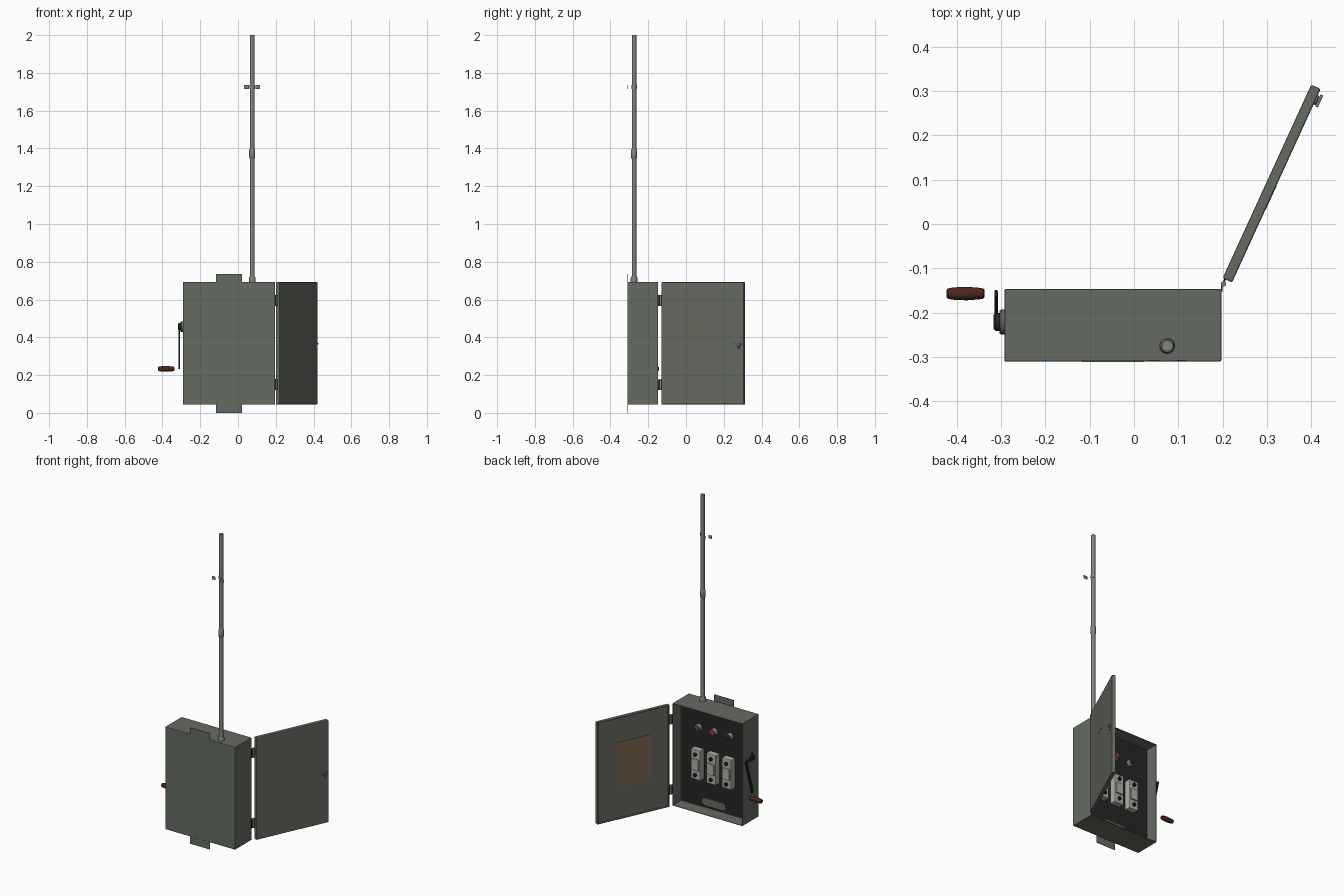
import bpy, bmesh, math
from mathutils import Vector, Matrix

if "Cube" in bpy.data.objects:
    bpy.data.objects.remove(bpy.data.objects["Cube"])


def mat(name, r, g, b):
    lin = lambda c: (c / 255 / 12.92) if c < 10 else ((c / 255 + 0.055) / 1.055) ** 2.4
    m = bpy.data.materials.new(name)
    m.diffuse_color = (lin(r), lin(g), lin(b), 1)
    m.use_nodes = True
    m.node_tree.nodes["Principled BSDF"].inputs["Base Color"].default_value = m.diffuse_color
    return m


HOUSING = mat("grey green paint", 101, 107, 97)
PANEL = mat("dark panel", 38, 38, 38)
STEEL = mat("galvanised steel", 130, 131, 126)
CERAMIC = mat("pale ceramic", 176, 176, 168)
BLACK = mat("black iron", 38, 38, 38)
GRIP = mat("brown grip", 76, 38, 28)
LABEL = mat("tan card", 126, 104, 82)
RED = mat("red lens", 150, 60, 38)
GREEN = mat("green lens", 60, 90, 70)

I = Matrix.Identity(4)


def finish(bm, name, m, world=I, bevel=0.0, smooth=True):
    bmesh.ops.recalc_face_normals(bm, faces=bm.faces)
    me = bpy.data.meshes.new(name)
    bm.to_mesh(me)
    bm.free()
    me.materials.append(m)
    ob = bpy.data.objects.new(name, me)
    bpy.context.collection.objects.link(ob)
    ob.matrix_world = world
    if bevel:
        b = ob.modifiers.new("bevel", 'BEVEL')
        b.width, b.segments, b.limit_method = bevel, 2, 'ANGLE'
    if smooth:
        bpy.ops.object.select_all(action='DESELECT')
        ob.select_set(True)
        bpy.context.view_layer.objects.active = ob
        bpy.ops.object.shade_smooth_by_angle(angle=math.radians(35))
    return ob


def box(name, lo, hi, m, world=I, bevel=0.0, recess=0.0, lip=0.006):
    """Box between two corners; recess hollows the +y side behind a lip."""
    lo, hi = Vector(lo), Vector(hi)
    bm = bmesh.new()
    bmesh.ops.create_cube(bm, size=1)
    for v in bm.verts:
        v.co = Vector([(lo[i] + hi[i]) / 2 + v.co[i] * (hi[i] - lo[i]) for i in range(3)])
    if recess:
        bm.normal_update()
        f = max(bm.faces, key=lambda f: f.normal.y)
        bmesh.ops.inset_region(bm, faces=[f], thickness=lip)
        r = bmesh.ops.extrude_discrete_faces(bm, faces=[f])
        bmesh.ops.translate(bm, verts=r['faces'][0].verts, vec=(0, -recess, 0))
    return finish(bm, name, m, world, bevel, smooth=False)


def lathe(name, profile, base, axis, m, n=24, world=I, flute=0.0):
    """Solid of revolution from (radius, height) points along an axis."""
    bm = bmesh.new()
    rot = Vector((0, 0, 1)).rotation_difference(Vector(axis)).to_matrix()
    rings = []
    for r, h in profile:
        ring = []
        for i in range(n):
            a = 2 * math.pi * i / n
            q = r * (1 - flute * (i % 3 == 0))
            ring.append(bm.verts.new(rot @ Vector((q * math.cos(a), q * math.sin(a), h)) + Vector(base)))
        rings.append(ring)
    for A, B in zip(rings, rings[1:]):
        for i in range(n):
            bm.faces.new((A[i], A[(i + 1) % n], B[(i + 1) % n], B[i]))
    bm.faces.new(rings[0])
    bm.faces.new(rings[-1])
    return finish(bm, name, m, world)


def capsule(name, w, h, depth, world, m):
    """Rounded-end plate in local xz, thick along y."""
    bm = bmesh.new()
    r, vs = h / 2, []
    for s in (1, -1):
        for i in range(9):
            a = -math.pi / 2 + math.pi * i / 8
            vs.append(bm.verts.new((s * (w / 2 - r + r * math.cos(a)), 0, s * r * math.sin(a))))
    f = bm.faces.new(vs)
    r = bmesh.ops.extrude_face_region(bm, geom=[f])
    bmesh.ops.translate(bm, verts=[v for v in r['geom'] if isinstance(v, bmesh.types.BMVert)], vec=(0, depth, 0))
    return finish(bm, name, m, world)


# Cabinet, open towards +y, with its dark inner panel
box("cabinet", (-0.292, -0.31, 0.045), (0.197, -0.147, 0.694), HOUSING, bevel=0.005, recess=0.08)
box("inner_panel", (-0.285, -0.231, 0.052), (0.19, -0.224, 0.687), PANEL)

# Mounting tabs above and below
for n, z0, z1 in (("lower", 0, 0.047), ("upper", 0.692, 0.735)):
    box(n + "_mounting_tab", (-0.117, -0.311, z0), (0.021, -0.308, z1), HOUSING)

# Indicator lamps and fuse blocks
for i, (x, lens) in enumerate(((0.064, GREEN), (-0.045, RED), (-0.154, PANEL))):
    lathe(f"lamp_bezel_{i}", [(0.021, 0), (0.021, 0.022), (0.019, 0.026), (0.014, 0.026)],
          (x, -0.225, 0.55), (0, 1, 0), STEEL)
    lathe(f"lamp_lens_{i}", [(0.015, 0), (0.014, 0.006), (0.009, 0.009), (0.002, 0.01)],
          (x, -0.2, 0.55), (0, 1, 0), lens)
    box(f"fuse_base_{i}", (x - 0.033, -0.225, 0.23), (x + 0.033, -0.186, 0.42), CERAMIC, bevel=0.004)
    box(f"fuse_carrier_{i}", (x - 0.025, -0.188, 0.29), (x + 0.025, -0.176, 0.36), CERAMIC, bevel=0.003)
    for j, z in enumerate((0.26, 0.39)):
        lathe(f"fuse_terminal_{i}_{j}", [(0.011, 0), (0.011, 0.012), (0.008, 0.015)],
              (x, -0.188, z), (0, 1, 0), BLACK, 16)
capsule("cable_slot_plate", 0.165, 0.045, 0.004, Matrix.Translation((-0.04, -0.225, 0.09)), HOUSING)

# Open door: local x runs from hinge to free edge, local -y is the outside
door = Matrix.Translation((0.2, -0.122, 0)) @ Matrix.Rotation(math.radians(65.4), 4, 'Z')
box("door", (0, -0.0235, 0.045), (0.48, 0, 0.692), HOUSING, door, bevel=0.004, recess=0.01, lip=0.01)
box("door_chart", (0.12, -0.0105, 0.243), (0.355, -0.008, 0.53), LABEL, door)
box("door_nameplate", (0.18, -0.0242, 0.461), (0.24, -0.022, 0.474), LABEL, door)
lathe("latch_rose", [(0.011, 0), (0.011, 0.004), (0.008, 0.007)], (0.453, -0.0225, 0.36), (0, -1, 0), STEEL, world=door)
box("latch_lever", (0.439, -0.035, 0.361), (0.469, -0.028, 0.371), STEEL, door, bevel=0.002)
box("latch_stem", (0.449, -0.034, 0.338), (0.457, -0.026, 0.368), STEEL, door, bevel=0.002)

# Hinges
for i, z in enumerate((0.12, 0.565)):
    lathe(f"hinge_knuckle_{i}", [(0.006, 0), (0.006, 0.06)], (0.202, -0.135, z), (0, 0, 1), STEEL, 16)
    box(f"hinge_leaf_{i}", (0.196, -0.152, z), (0.2, -0.136, z + 0.058), BLACK)
    box(f"hinge_door_leaf_{i}", (-0.012, -0.008, z), (0.004, -0.004, z + 0.058), BLACK, door)

# Conduit mast with hub, coupling and wall strap
mx, my = 0.075, -0.275
lathe("conduit", [(0.012, 0.68), (0.012, 2.0)], (mx, my, 0), (0, 0, 1), STEEL)
lathe("conduit_hub", [(0.018, 0.69), (0.018, 0.712), (0.015, 0.722), (0.012, 0.722)], (mx, my, 0), (0, 0, 1), STEEL)
lathe("conduit_coupling", [(0.012, 1.345), (0.016, 1.352), (0.016, 1.393), (0.012, 1.4)],
      (mx, my, 0), (0, 0, 1), STEEL)
lathe("strap_band", [(0.012, 1.715), (0.0145, 1.715), (0.0145, 1.735), (0.012, 1.735)], (mx, my, 0), (0, 0, 1), STEEL)
for n, s in (("left", -1), ("right", 1)):
    xs = sorted((mx + s * 0.017, mx + s * 0.042))
    box(n + "_strap_ear", (xs[0], -0.3095, 1.715), (xs[1], -0.307, 1.735), STEEL)

# Side crank: boss, pivot, arm and loose grip
lathe("crank_boss", [(0.028, 0), (0.028, 0.009), (0.025, 0.013)], (-0.291, -0.221, 0.457), (-1, 0, 0), HOUSING)
lathe("crank_pivot", [(0.02, 0), (0.02, 0.01), (0.016, 0.015)], (-0.302, -0.221, 0.457), (-1, 0, 0), BLACK)
tilt = Matrix.Translation((-0.311, -0.189, 0.347)) @ Matrix.Rotation(math.radians(-16), 4, 'X')
box("crank_arm", (-0.004, -0.009, -0.117), (0.004, 0.009, 0.117), BLACK, tilt, bevel=0.003)
lathe("crank_grip", [(0.008, 0), (0.012, 0.003), (0.0135, 0.012), (0.0158, 0.04), (0.0145, 0.07),
                     (0.012, 0.083), (0.008, 0.086)], (-0.337, -0.157, 0.233), (-1, 0, 0), GRIP, 24, flute=0.06)
